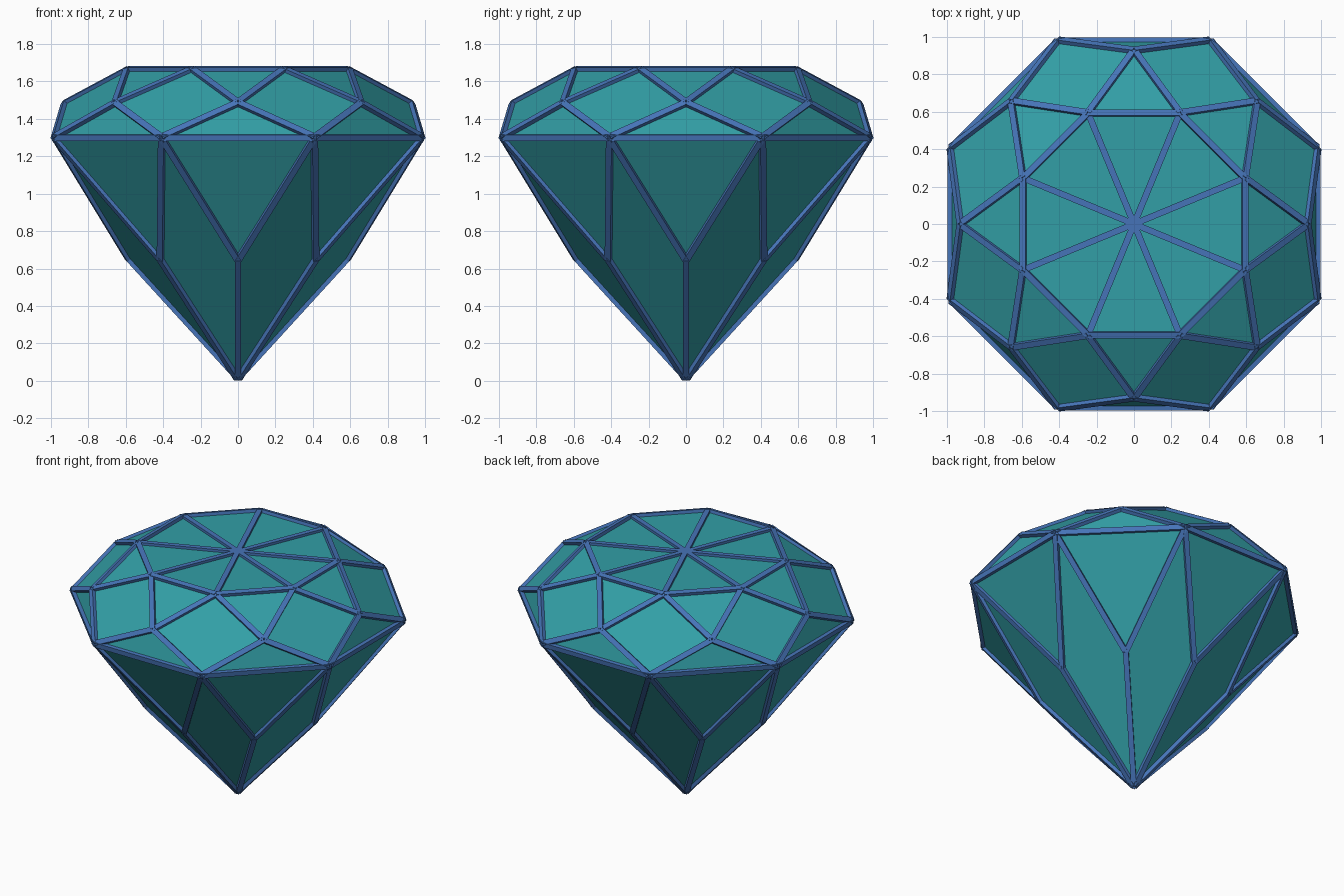
import bpy, bmesh, math
from mathutils import Vector, Matrix

if "Cube" in bpy.data.objects:
    bpy.data.objects.remove(bpy.data.objects["Cube"])


def material(name, rgb):
    m = bpy.data.materials.new(name)
    m.diffuse_color = (*rgb, 1)
    m.use_nodes = True
    m.node_tree.nodes["Principled BSDF"].inputs["Base Color"].default_value = m.diffuse_color
    return m


def add_object(name, bm, mat):
    me = bpy.data.meshes.new(name)
    bm.to_mesh(me)
    me.materials.append(mat)
    ob = bpy.data.objects.new(name, me)
    bpy.context.collection.objects.link(ob)
    return ob


teal = material("teal gem", (0.032, 0.345, 0.380))
blue = material("blue wire", (0.061, 0.175, 0.480))

N = 8
STEP = 2 * math.pi / N
HALF = 0.017     # half thickness of the wire bars

# Gem body: rings of eight points, alternate rings turned by half a step
gem = bmesh.new()


def ring(radius, z, turn):
    return [gem.verts.new((radius * math.cos((i + turn) * STEP),
                           radius * math.sin((i + turn) * STEP), z))
            for i in range(N)]


table = ring(0.64, 1.662, 0.5)
crown = ring(0.925, 1.483, 0)
girdle = ring(1.06, 1.30, 0.5)
pavilion = ring(0.583, 0.65, 0)
top = gem.verts.new((0, 0, 1.662))
tip = gem.verts.new((0, 0, 0.012))

for i in range(N):
    j = (i + 1) % N
    gem.faces.new((top, table[i], table[j]))                     # table
    gem.faces.new((table[i], crown[j], table[j]))                # star facet
    gem.faces.new((table[i], crown[i], girdle[i], crown[j]))     # crown kite
    gem.faces.new((girdle[i], girdle[j], crown[j]))              # upper girdle
    gem.faces.new((girdle[i], pavilion[j], girdle[j]))           # lower girdle
    gem.faces.new((girdle[i], pavilion[i], tip, pavilion[j]))    # pavilion kite
bmesh.ops.recalc_face_normals(gem, faces=gem.faces)
gem.normal_update()
add_object("gem_body", gem, teal)

# Wire frame: a square bar on every facet edge, turned to face outwards
frame = bmesh.new()
for e in gem.edges:
    a, b = e.verts[0].co, e.verts[1].co
    along = (b - a).normalized()
    out = sum((f.normal for f in e.link_faces), Vector()).normalized()
    side = out.cross(along).normalized()
    mid = (a + b) / 2
    turn = Matrix((side, along, out)).transposed().to_4x4()
    size = Matrix.Diagonal((2 * HALF, (b - a).length, 2 * HALF, 1))
    bmesh.ops.create_cube(frame, size=1,
                          matrix=Matrix.Translation(mid) @ turn @ size)
bmesh.ops.recalc_face_normals(frame, faces=frame.faces)
add_object("wire_frame", frame, blue)

gem.free()
frame.free()
